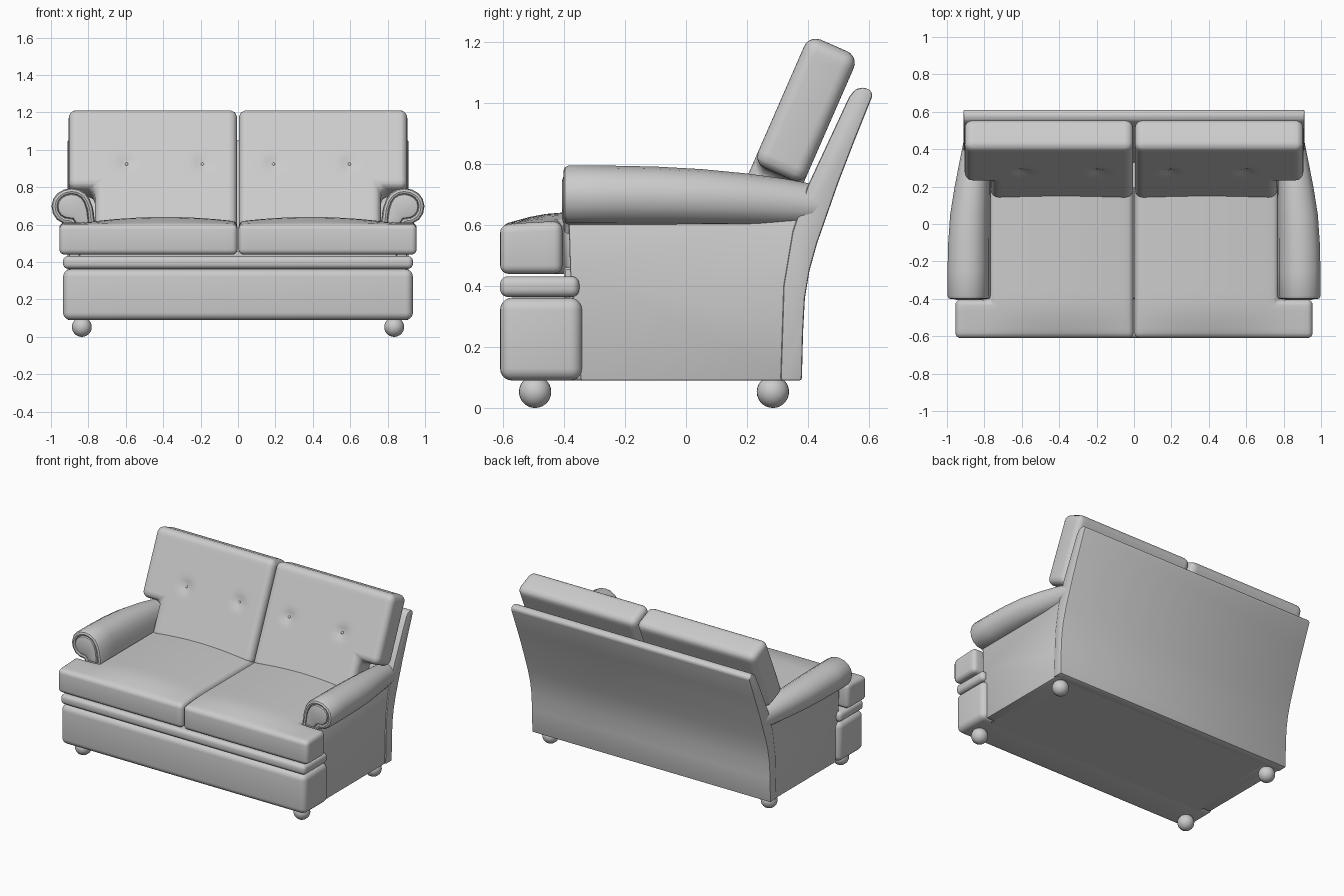
import bpy, bmesh, math
from mathutils import Vector

cube = bpy.data.objects.get("Cube")
if cube:
    bpy.data.objects.remove(cube, do_unlink=True)

fabric = bpy.data.materials.new("grey_upholstery")
fabric.use_nodes = True
GREY = (0.6, 0.6, 0.6, 1)
fabric.diffuse_color = GREY
fabric.node_tree.nodes["Principled BSDF"].inputs["Base Color"].default_value = GREY


def finish(bm, name, mirror=True):
    """Turn a bmesh into a smooth, optionally mirrored object."""
    bmesh.ops.recalc_face_normals(bm, faces=bm.faces)
    mesh = bpy.data.meshes.new(name)
    bm.to_mesh(mesh)
    bm.free()
    mesh.materials.append(fabric)
    obj = bpy.data.objects.new(name, mesh)
    bpy.context.collection.objects.link(obj)
    bpy.ops.object.select_all(action="DESELECT")
    obj.select_set(True)
    bpy.context.view_layer.objects.active = obj
    bpy.ops.object.shade_smooth_by_angle(angle=math.radians(40))
    if mirror:
        mod = obj.modifiers.new("Mirror", "MIRROR")
        mod.use_mirror_merge = False
    return obj


def prism(points, lo, hi, place, bevel, segments=4):
    """Extrude a 2D outline from lo to hi and round its sharp edges."""
    bm = bmesh.new()
    rings = [[bm.verts.new(place(a, b, d)) for a, b in points] for d in (lo, hi)]
    for ring in rings:
        bm.faces.new(ring)
    n = len(points)
    for i in range(n):
        j = (i + 1) % n
        bm.faces.new((rings[0][i], rings[0][j], rings[1][j], rings[1][i]))
    bmesh.ops.recalc_face_normals(bm, faces=bm.faces)
    sharp = [e for e in bm.edges if e.calc_face_angle(0) > 0.6]
    bmesh.ops.bevel(bm, geom=sharp, offset=bevel, segments=segments,
                    profile=0.5, affect="EDGES", clamp_overlap=True)
    return bm


def dice(bm, axis, lo, hi, step):
    """Cut evenly spaced loops so a cushion can be shaped."""
    normal = Vector([float(k == axis) for k in range(3)])
    for i in range(1, round((hi - lo) / step)):
        bmesh.ops.bisect_plane(bm, geom=bm.verts[:] + bm.edges[:] + bm.faces[:],
                               plane_co=normal * (lo + i * step), plane_no=normal)


def flat(x, y, z):
    return (x, y, z)


def side(y, z, x):
    return (x, y, z)


def upright(x, z, y):
    return (x, y, z)


# Front base panel and the padded rail above it
def box_outline(x, z0, z1):
    return [(-x, z0), (x, z0), (x, z1), (-x, z1)]

finish(prism(box_outline(0.935, 0.09, 0.362), -0.61, -0.34, upright, 0.04, 5), "front_panel", False)
finish(prism(box_outline(0.935, 0.364, 0.432), -0.61, -0.35, upright, 0.026, 5), "front_rail", False)

# Seat deck and side walls
rear = [(0.38, 0.09), (0.384, 0.25), (0.39, 0.36), (0.405, 0.45), (0.43, 0.54),
        (0.465, 0.64), (0.50, 0.74), (0.55, 0.87)]
deck = [(-0.40, 0.09), (0.36, 0.09), (0.36, 0.46), (-0.40, 0.46)]
finish(prism(deck, -0.85, 0.85, side, 0.005, 1), "seat_deck", False)
wall = [(-0.345, 0.09)] + [(y - 0.004, z) for y, z in rear[:6]] + [
    (0.44, 0.70), (0.38, 0.70), (0.34, 0.62), (-0.385, 0.62), (-0.38, 0.45)]
finish(prism(wall, 0.78, 0.903, side, 0.006, 2), "side_wall")

# Curved back panel
back = rear + [(0.612, 1.025), (0.605, 1.043), (0.58, 1.052), (0.555, 1.045), (0.535, 1.02),
               (0.40, 0.73), (0.35, 0.58), (0.32, 0.40), (0.31, 0.09)]
finish(prism(back, -0.912, 0.912, side, 0.008, 2), "back_panel", False)

# T-shaped seat cushions with a soft crown
seat = [(0.003, -0.61), (0.955, -0.61), (0.955, -0.405), (0.775, -0.405),
        (0.775, 0.22), (0.003, 0.22)]
bm = prism(seat, 0.44, 0.602, flat, 0.028)
dice(bm, 0, 0, 0.96, 0.06)
dice(bm, 1, -0.61, 0.22, 0.05)
for v in bm.verts:
    if v.co.z > 0.52:
        across = max(0, 1 - ((v.co.x - 0.39) / 0.42) ** 2)
        along = min(1, max(0, (v.co.y + 0.6) / 0.2))
        v.co.z += (0.028 * across + 0.01) * math.sin(along * math.pi / 2) * (v.co.z - 0.52) / 0.08
finish(bm, "seat_cushion")

# Reclined back cushions, wider above the arms, with button dimples
ORIGIN = Vector((0, 0.14, 0.62))
UP = Vector((0, 0.40, 0.916))
BACKWARD = Vector((0, 0.916, -0.40))
BUTTONS = [(0.19, 0.338), (0.595, 0.338)]


def recline(co):
    return ORIGIN + Vector((co.x, 0, 0)) + BACKWARD * co.y + UP * co.z

pillow = [(0.005, -0.03), (0.765, -0.03), (0.765, 0.2), (0.905, 0.2), (0.905, 0.66), (0.005, 0.66)]
bm = prism(pillow, 0, 0.178, upright, 0.042, 5)
dice(bm, 0, 0, 0.9, 0.025)
dice(bm, 2, -0.03, 0.66, 0.025)
for v in bm.verts:
    if v.co.y < 0.04:
        for bx, bz in BUTTONS:
            r = math.hypot(v.co.x - bx, v.co.z - bz)
            v.co.y += 0.018 * math.exp(-(r / 0.035) ** 2)
    v.co = recline(v.co)
finish(bm, "back_cushion")

# Tufting buttons
bm = bmesh.new()
for bx, bz in BUTTONS:
    made = bmesh.ops.create_uvsphere(bm, u_segments=12, v_segments=8, radius=0.009)
    for v in made["verts"]:
        v.co = recline(Vector((v.co.x + bx, v.co.y * 0.6 + 0.016, v.co.z + bz)))
finish(bm, "cushion_button")

# Rolled arms: one scroll section lofted and tapered towards the back
scroll = [(0.765, 0.57), (0.768, 0.63), (0.776, 0.69), (0.792, 0.735), (0.815, 0.768),
          (0.85, 0.789), (0.89, 0.796), (0.93, 0.788), (0.965, 0.768), (0.988, 0.738),
          (0.997, 0.70), (0.99, 0.66), (0.968, 0.627), (0.935, 0.607), (0.90, 0.602), (0.88, 0.57)]
stations = [(-0.385, 1, 1), (-0.25, 1, 0.995), (-0.1, 0.985, 0.98), (0.05, 0.94, 0.94),
            (0.2, 0.84, 0.87), (0.32, 0.74, 0.79), (0.44, 0.64, 0.68)]
bm = bmesh.new()
rings = []
for y, kx, kz in stations:
    rings.append([bm.verts.new((0.76 + (x - 0.76) * kx, y, 0.59 + (z - 0.59) * kz)) for x, z in scroll])
for a, b in zip(rings, rings[1:]):
    for i in range(len(scroll)):
        j = (i + 1) % len(scroll)
        bm.faces.new((a[i], a[j], b[j], b[i]))
front = bm.faces.new(rings[0])
bm.faces.new(rings[-1])
bmesh.ops.recalc_face_normals(bm, faces=bm.faces)
# Rounded front lip, piping groove and raised facing
for width, depth in ((0.006, 0.012), (0.012, 0.005), (0.010, -0.004), (0.003, -0.008),
                     (0.004, 0.012), (0.012, 0.004)):
    bmesh.ops.inset_region(bm, faces=[front], thickness=width, depth=depth, use_even_offset=True)
finish(bm, "rolled_arm")

# Ball feet
bm = bmesh.new()
for y in (-0.495, 0.285):
    made = bmesh.ops.create_uvsphere(bm, u_segments=24, v_segments=14, radius=0.053)
    bmesh.ops.translate(bm, verts=made["verts"], vec=(0.835, y, 0.053))
finish(bm, "ball_foot")
